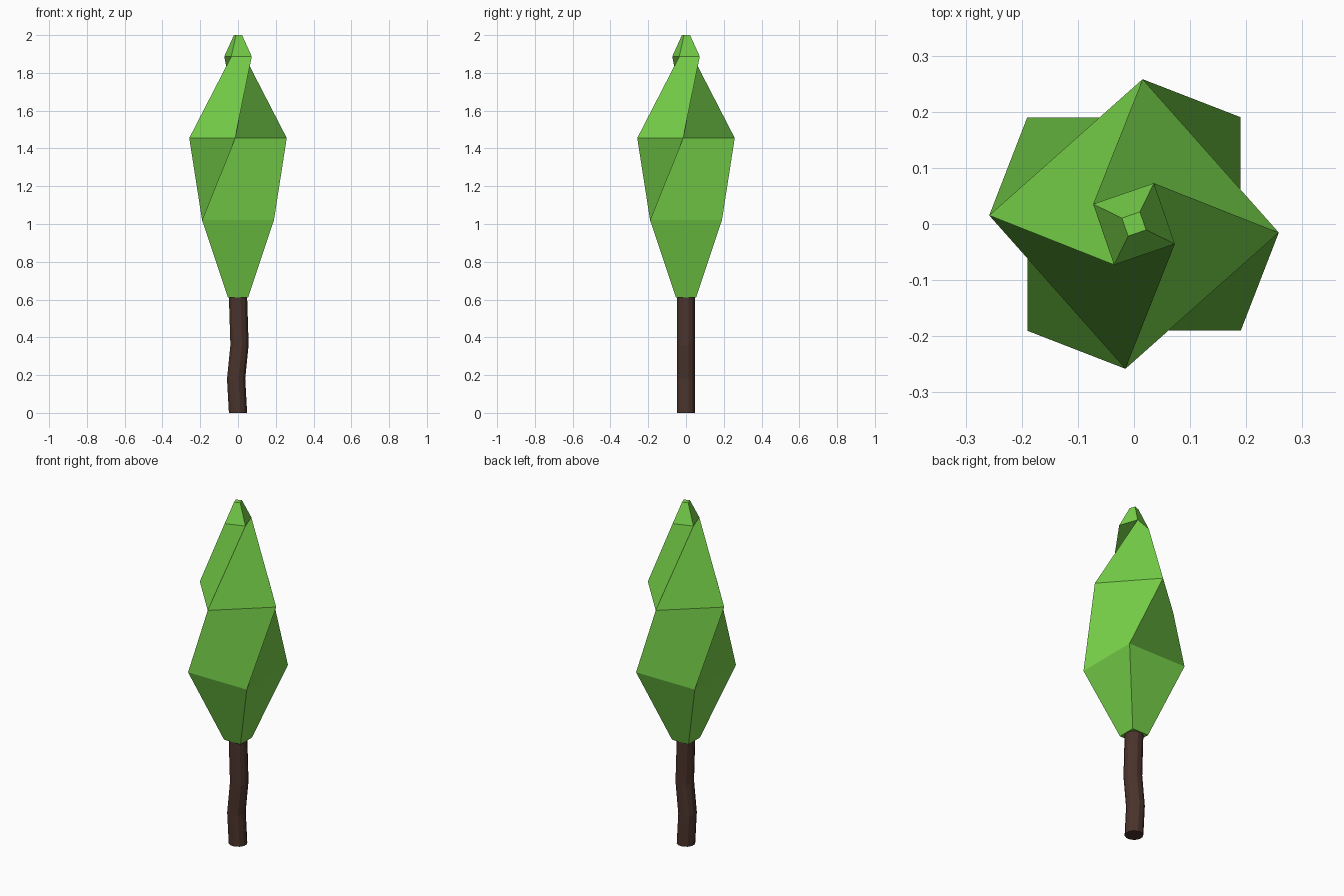
import bpy, bmesh
from math import sin, cos, radians

if "Cube" in bpy.data.objects:
    bpy.data.objects.remove(bpy.data.objects["Cube"])


def material(name, rgb):
    m = bpy.data.materials.new(name)
    m.diffuse_color = (*rgb, 1)
    m.use_nodes = True
    m.node_tree.nodes["Principled BSDF"].inputs["Base Color"].default_value = m.diffuse_color
    return m


def ring(n, radius, turn, z, x=0.0):
    return [(x + radius * cos(radians(turn + 360 * i / n)),
             radius * sin(radians(turn + 360 * i / n)), z) for i in range(n)]


def loft(name, rings, mat):
    """Skin a stack of equal-sided rings with flat quads and cap both ends."""
    bm = bmesh.new()
    loops = [[bm.verts.new(p) for p in r] for r in rings]
    n = len(loops[0])
    for low, high in zip(loops, loops[1:]):
        for i in range(n):
            j = (i + 1) % n
            bm.faces.new((low[i], low[j], high[j], high[i]))
    bm.faces.new(loops[0][::-1])
    bm.faces.new(loops[-1])
    mesh = bpy.data.meshes.new(name)
    bm.to_mesh(mesh)
    bm.free()
    mesh.materials.append(mat)
    ob = bpy.data.objects.new(name, mesh)
    bpy.context.collection.objects.link(ob)
    return ob


# Slightly wavy trunk: (height, sideways offset)
trunk_path = [(0, 0), (0.18, -0.01), (0.36, 0.008), (0.615, 0)]
loft("trunk", [ring(12, 0.05, 15, z, x) for z, x in trunk_path],
     material("bark", (0.07, 0.034, 0.025)))

# Twisted four-sided crown: (height, corner radius, accumulated turn)
crown = [(0.61, 0.075, 45), (1.02, 0.269, 45), (1.455, 0.2585, 86.6),
         (1.887, 0.081, 154), (2.0, 0.024, 154)]
loft("foliage", [ring(4, r, a, z) for z, r, a in crown],
     material("leaves", (0.187, 0.65, 0.068)))
